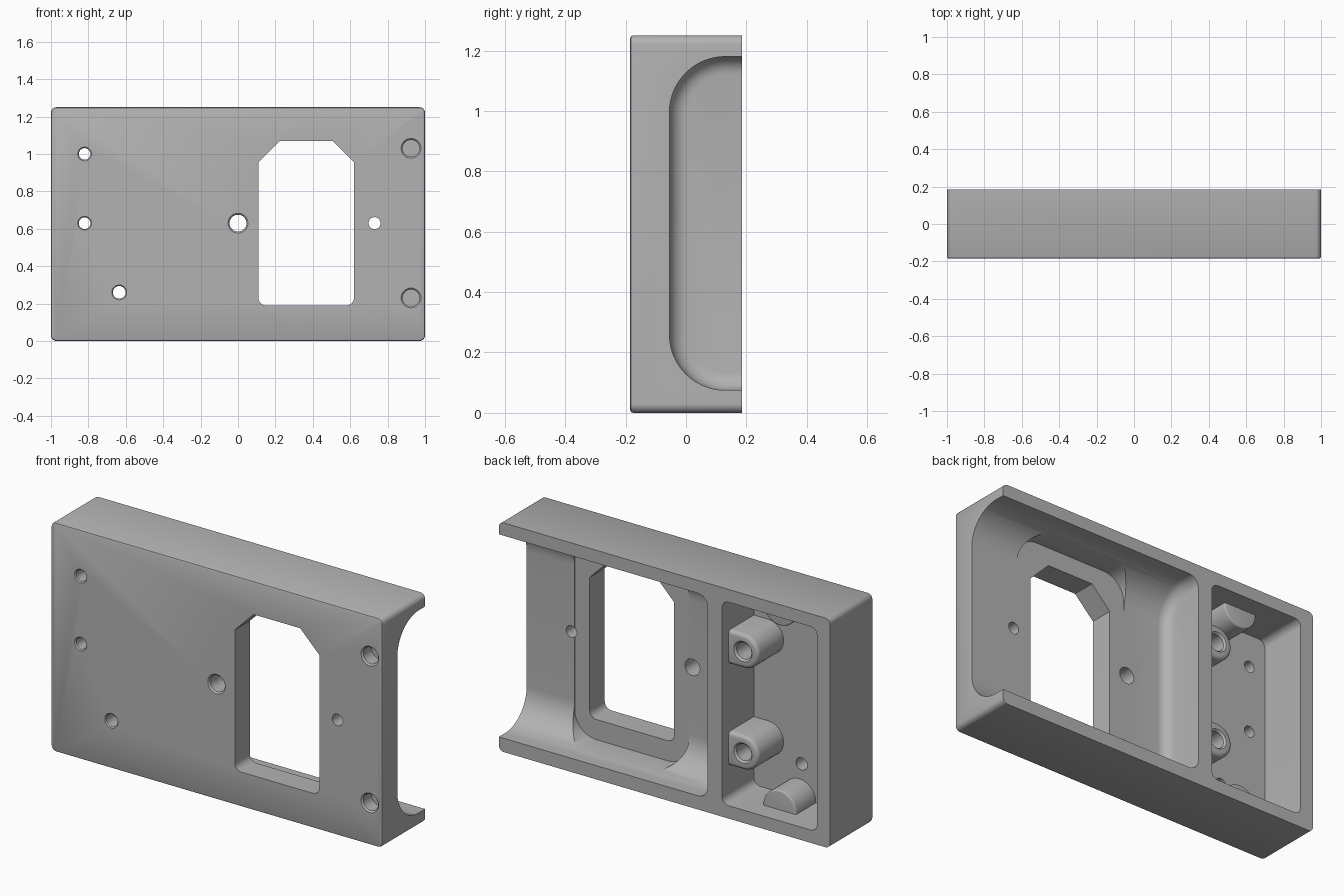
import bpy, bmesh
from math import sin, cos, pi

cube = bpy.data.objects.get("Cube")
if cube:
    bpy.data.objects.remove(cube, do_unlink=True)

grey = bpy.data.materials.new("plain grey")
grey.use_nodes = True
COLOUR = (0.45, 0.45, 0.45, 1)
grey.diffuse_color = COLOUR
grey.node_tree.nodes["Principled BSDF"].inputs["Base Color"].default_value = COLOUR

FRONT, BACK = -0.185, 0.185
HEIGHT = 1.25
MID = HEIGHT / 2


def rounded(u0, u1, v0, v1, low, high=None, inset=0, steps=8, high_steps=None):
    """Rectangle outline with rounded (or one-step chamfered) corners."""
    high = low if high is None else high
    high_steps = high_steps or steps
    u0, u1, v0, v1 = u0 + inset, u1 - inset, v0 + inset, v1 - inset
    a, b = low - inset, high - inset
    corners = [(u1 - b, v1 - b, b, 0, high_steps), (u0 + b, v1 - b, b, 1, high_steps),
               (u0 + a, v0 + a, a, 2, steps), (u1 - a, v0 + a, a, 3, steps)]
    pts = []
    for cu, cv, r, quarter, n in corners:
        for i in range(n + 1):
            t = (quarter + i / n) * pi / 2
            pts.append((cu + r * cos(t), cv + r * sin(t)))
    return pts


def at_y(pts, y):
    return [(u, y, v) for u, v in pts]


def at_x(pts, x):
    return [(x, u, v) for u, v in pts]


def loft(name, rings):
    """Closed solid skinned through matching rings."""
    bm = bmesh.new()
    loops = [[bm.verts.new(p) for p in ring] for ring in rings]
    n = len(loops[0])
    for lo, hi in zip(loops, loops[1:]):
        for i in range(n):
            j = (i + 1) % n
            bm.faces.new((lo[i], lo[j], hi[j], hi[i]))
    bm.faces.new(loops[0])
    bm.faces.new(loops[-1])
    bmesh.ops.recalc_face_normals(bm, faces=bm.faces)
    mesh = bpy.data.meshes.new(name)
    bm.to_mesh(mesh)
    bm.free()
    mesh.materials.append(grey)
    obj = bpy.data.objects.new(name, mesh)
    bpy.context.collection.objects.link(obj)
    return obj


def combine(target, tool, operation):
    mod = target.modifiers.new(tool.name, 'BOOLEAN')
    mod.operation = operation
    mod.solver = 'EXACT'
    mod.object = tool
    bpy.context.view_layer.objects.active = target
    bpy.ops.object.modifier_apply(modifier=mod.name)
    bpy.data.objects.remove(tool, do_unlink=True)


def circle(x, z, r, n=32):
    return [(x + r * cos(2 * pi * i / n), z + r * sin(2 * pi * i / n)) for i in range(n)]


def hole(x, z, r, face, depth, chamfer=0.008):
    """Round hole sunk from a face towards the other side."""
    s = 1 if face == FRONT else -1
    lip = 0.01
    return loft("hole", [at_y(circle(x, z, r + chamfer + (lip if chamfer else 0)), face - s * lip),
                         at_y(circle(x, z, r), face + s * chamfer),
                         at_y(circle(x, z, r), face + s * depth)])


def boss(x, z, r, towards, tail, top, edge):
    """Post with a rounded nose and a straight tail that runs into a wall."""
    tx, tz = cos(towards), sin(towards)

    def outline(rad):
        pts = [(tail, -rad), (tail, rad)]
        pts += [(rad * cos(pi / 2 + pi * i / 20), rad * sin(pi / 2 + pi * i / 20)) for i in range(21)]
        return [(x + a * tx - b * tz, z + a * tz + b * tx) for a, b in pts]

    rings = [at_y(outline(r), -0.13)]
    for i in range(5):
        t = i / 4 * pi / 2
        rings.append(at_y(outline(r - edge * (1 - cos(t))), top - edge + edge * sin(t)))
    return loft("boss", rings)


# Outer block with softened front edge
shell = [rounded(-1, 1, 0, HEIGHT, 0.03, inset=d) for d in (0.01, 0.003, 0)]
body = loft("tray_body", [at_y(shell[0], FRONT), at_y(shell[1], FRONT + 0.003),
                          at_y(shell[2], FRONT + 0.01), at_y(shell[2], BACK)])

# Large trough, open at the back and at one end, with a filleted end wall
END, FILLET = -0.26, 0.06
rings = []
for i in range(7):
    t = i / 6 * pi / 2
    rings.append(at_x(rounded(-0.055, 0.7, 0.075, 1.18, 0.185, inset=FILLET * (1 - sin(t)), steps=14),
                      END + FILLET * (1 - cos(t))))
rings.append(at_x(rounded(-0.055, 0.7, 0.075, 1.18, 0.185, steps=14), 1.2))
combine(body, loft("trough", rings), 'DIFFERENCE')

# Clearance around the window, cutting into the trough's rounded sides
relief = rounded(0.02, 0.71, 0.08, 1.17, 0.13, steps=12)
combine(body, loft("relief", [at_y(relief, -0.0555), at_y(relief, 0.3)]), 'DIFFERENCE')

# Window with chamfered upper and rounded lower corners
window = rounded(0.11, 0.62, 0.19, 1.07, 0.04, 0.115, high_steps=1)
combine(body, loft("window", [at_y(window, -0.3), at_y(window, 0.1)]), 'DIFFERENCE')

# Closed compartment
bay = rounded(-0.92, -0.347, 0.07, 1.18, 0.04)
combine(body, loft("compartment", [at_y(bay, -0.09), at_y(bay, 0.3)]), 'DIFFERENCE')

# Screw posts on the divider, and half posts on the top and bottom walls
for side in (-1, 1):
    z = MID + side * 0.277
    combine(body, boss(-0.433, z, 0.093, 0, 0.13, 0.128, 0.02), 'UNION')
    combine(body, hole(-0.433, z, 0.045, 0.128, 0.16, 0.01), 'DIFFERENCE')
    combine(body, boss(-0.62, MID + side * 0.55, 0.1, side * pi / 2, 0.04, 0.08, 0.008), 'UNION')

# Through holes and blind magnet seats in the front plate
for x, z, r, depth, chamfer in ((-0.82, 1.0, 0.031, 0.2, 0.006), (-0.82, 0.63, 0.031, 0.2, 0.006),
                                (-0.635, 0.26, 0.034, 0.2, 0.006), (0, 0.63, 0.045, 0.2, 0.008),
                                (0.73, 0.63, 0.032, 0.2, 0),
                                (0.925, 1.03, 0.045, 0.08, 0.008), (0.925, 0.23, 0.045, 0.08, 0.008)):
    combine(body, hole(x, z, r, FRONT, depth, chamfer), 'DIFFERENCE')

# Smooth the curved faces, keep the edges sharp
bpy.ops.object.select_all(action='DESELECT')
body.select_set(True)
bpy.context.view_layer.objects.active = body
bpy.ops.object.shade_smooth_by_angle(angle=pi / 6)
